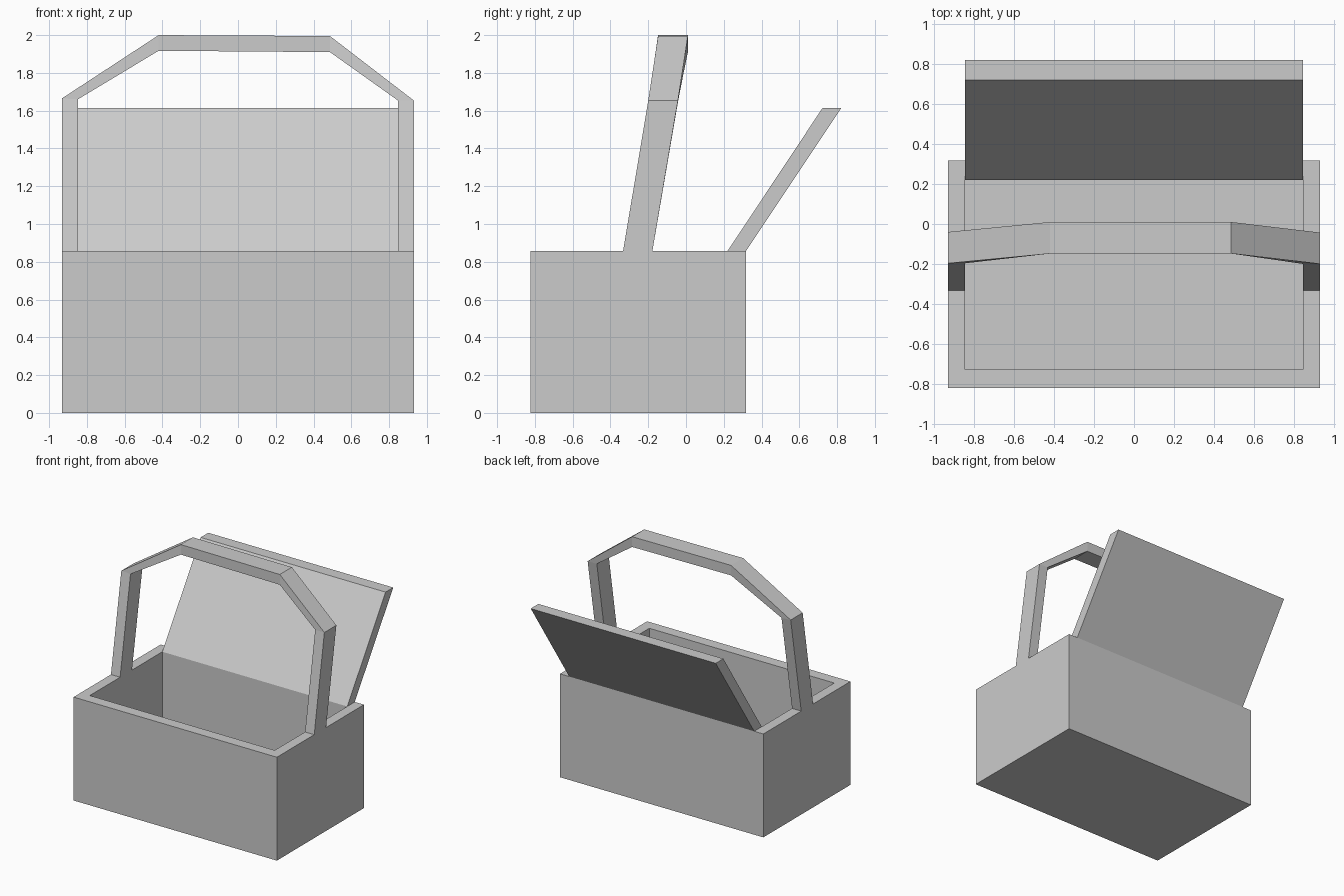
import bpy, bmesh

if "Cube" in bpy.data.objects:
    bpy.data.objects.remove(bpy.data.objects["Cube"])


def mesh_object(name, bm):
    bmesh.ops.recalc_face_normals(bm, faces=bm.faces)
    mesh = bpy.data.meshes.new(name)
    bm.to_mesh(mesh)
    bm.free()
    obj = bpy.data.objects.new(name, mesh)
    bpy.context.collection.objects.link(obj)
    return obj


def loft(name, sections):
    """Skin a row of matching cross-sections and cap both ends."""
    bm = bmesh.new()
    rings = [[bm.verts.new(p) for p in s] for s in sections]
    n = len(rings[0])
    for a, b in zip(rings, rings[1:]):
        for i in range(n):
            j = (i + 1) % n
            bm.faces.new((a[i], a[j], b[j], b[i]))
    bm.faces.new(rings[0])
    bm.faces.new(rings[-1])
    return mesh_object(name, bm)


def rectangle(x, y0, y1, z):
    return [(-x, y0, z), (x, y0, z), (x, y1, z), (-x, y1, z)]


RIM = 0.857

# Open box: outer walls up, over the rim, down to the inner floor
loft("box", [
    rectangle(0.932, -0.822, 0.318, 0),
    rectangle(0.932, -0.822, 0.318, RIM),
    rectangle(0.848, -0.73, 0.222, RIM),
    rectangle(0.848, -0.73, 0.222, 0.09),
])

# Lid tilted open behind the back rim
lid_profile = [(0.22, RIM), (0.318, RIM), (0.822, 1.613), (0.722, 1.613)]
loft("lid", [[(x, y, z) for y, z in lid_profile] for x in (-0.848, 0.848)])

# Carrying handle: outer (x, z), inner (x, z), front y, back y
stations = [
    ((-0.932, RIM), (-0.848, RIM), -0.333, -0.178),
    ((-0.932, 1.665), (-0.848, 1.66), -0.197, -0.04),
    ((-0.42, 2.0), (-0.42, 1.917), -0.148, 0.01),
    ((0.487, 1.995), (0.487, 1.91), -0.148, 0.01),
    ((0.932, 1.653), (0.848, 1.653), -0.2, -0.043),
    ((0.932, RIM), (0.848, RIM), -0.333, -0.178),
]
loft("handle", [
    [(o[0], f, o[1]), (o[0], b, o[1]), (i[0], b, i[1]), (i[0], f, i[1])]
    for o, i, f, b in stations
])
